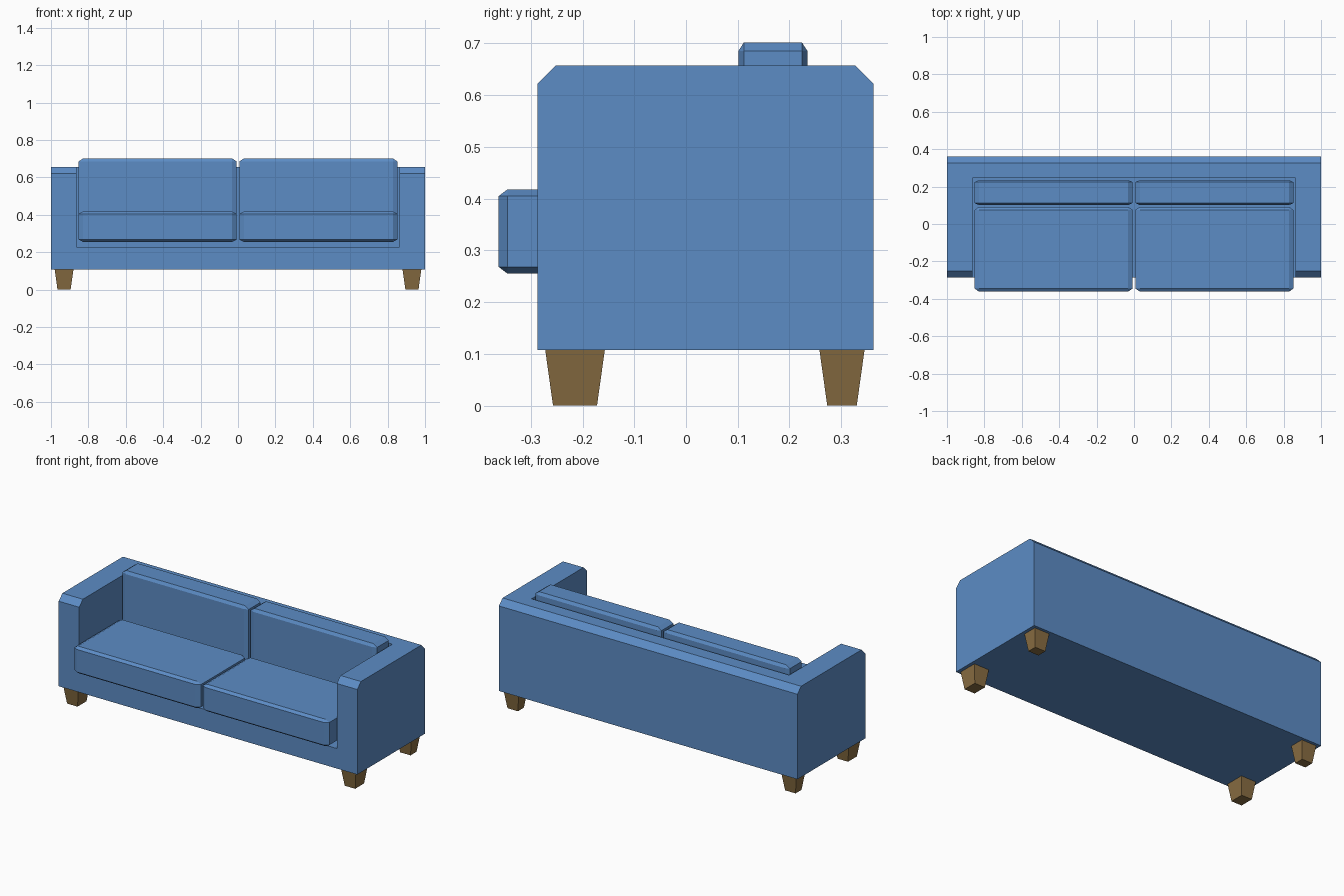
import bpy, bmesh
from itertools import product

if "Cube" in bpy.data.objects:
    bpy.data.objects.remove(bpy.data.objects["Cube"])


def material(name, rgb):
    m = bpy.data.materials.new(name)
    m.diffuse_color = (*rgb, 1)
    m.use_nodes = True
    m.node_tree.nodes["Principled BSDF"].inputs["Base Color"].default_value = m.diffuse_color
    return m


fabric = material("blue fabric", (0.107, 0.263, 0.56))
wood = material("brown wood", (0.25, 0.155, 0.055))


def hull(name, points, mat):
    """Convex flat-faced solid around the given points."""
    bm = bmesh.new()
    for p in points:
        bm.verts.new(p)
    bmesh.ops.convex_hull(bm, input=bm.verts[:])
    bmesh.ops.dissolve_limit(bm, angle_limit=0.01, verts=bm.verts[:], edges=bm.edges[:])
    bmesh.ops.recalc_face_normals(bm, faces=bm.faces[:])
    me = bpy.data.meshes.new(name)
    bm.to_mesh(me)
    bm.free()
    me.materials.append(mat)
    ob = bpy.data.objects.new(name, me)
    bpy.context.collection.objects.link(ob)
    return ob


def chamfered_box(name, lo, hi, cut, mat):
    """Box whose edges are cut off by a separate amount on each axis."""
    pts = []
    for side in product((0, 1), repeat=3):
        for full in range(3):
            pts.append([(hi[i] if side[i] else lo[i]) +
                        (0 if i == full else (-cut[i] if side[i] else cut[i]))
                        for i in range(3)])
    return hull(name, pts, mat)


# Frame: side profile across the full width, with the seat well cut out
profile = [(-0.287, 0.107), (0.362, 0.107), (0.362, 0.622),
           (0.327, 0.657), (-0.252, 0.657), (-0.287, 0.622)]
frame = hull("sofa_frame", [(x, y, z) for x in (-1, 1) for y, z in profile], fabric)
well = hull("seat_well_cutter", product((-0.863, 0.863), (-0.5, 0.245), (0.228, 0.9)), fabric)
well.hide_render = True
mod = frame.modifiers.new("seat well", 'BOOLEAN')
mod.operation = 'DIFFERENCE'
mod.solver = 'EXACT'
mod.object = well
bpy.context.view_layer.objects.active = frame
bpy.ops.object.modifier_apply(modifier=mod.name)
bpy.data.objects.remove(well)

for side, s in (("left", -1), ("right", 1)):
    # Cushions
    x0, x1 = sorted((s * 0.007, s * 0.853))
    chamfered_box(side + "_seat_cushion", (x0, -0.362, 0.255), (x1, 0.092, 0.418),
                  (0.025, 0.017, 0.013), fabric)
    chamfered_box(side + "_back_cushion", (x0, 0.101, 0.255), (x1, 0.235, 0.702),
                  (0.025, 0.011, 0.017), fabric)
    # Tapered legs
    for end, y, half in (("front", -0.2145, 0.0575), ("back", 0.3015, 0.0435)):
        pts = [(s * 0.93 + i * (0.05 - t), y + j * (half - t), z)
               for z, t in ((0, 0.015), (0.107, 0)) for i in (-1, 1) for j in (-1, 1)]
        hull(f"{side}_{end}_leg", pts, wood)
